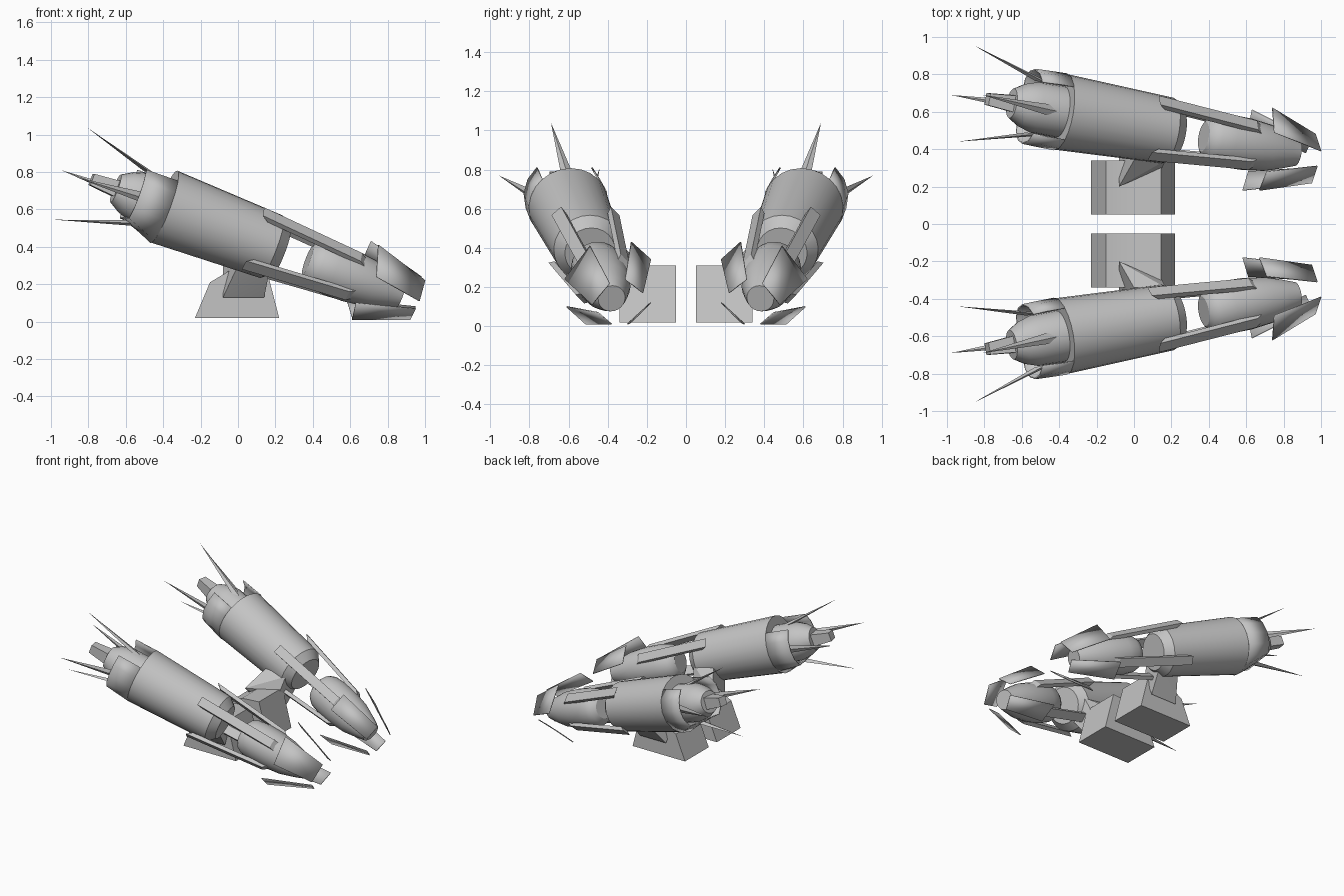
import bpy, bmesh, math
from mathutils import Vector as V

cube = bpy.data.objects.get("Cube")
if cube:
    bpy.data.objects.remove(cube, do_unlink=True)

grey = bpy.data.materials.new("plain_grey")
grey.use_nodes = True
GREY = (0.55, 0.55, 0.55, 1)
grey.diffuse_color = GREY
grey.node_tree.nodes["Principled BSDF"].inputs["Base Color"].default_value = GREY

# Engine axis: d runs along the body, u is its up, s its outer side
start, end = V((-0.395, 0.60, 0.615)), V((0.18, 0.50, 0.40))
d = (end - start).normalized()
u = (V((0, 0, 1)) - d * d.z).normalized()
s = u.cross(d)


def at(t, side=0.0, up=0.0):
    return start + d * t + s * side + u * up


def finish(name, bm, thickness=0.0):
    """Turn a bmesh into an object mirrored to both sides."""
    bmesh.ops.recalc_face_normals(bm, faces=bm.faces)
    mesh = bpy.data.meshes.new(name)
    bm.to_mesh(mesh)
    bm.free()
    mesh.materials.append(grey)
    mesh.polygons.foreach_set("use_smooth", [True] * len(mesh.polygons))
    mesh.set_sharp_from_angle(angle=math.radians(30))
    ob = bpy.data.objects.new(name, mesh)
    bpy.context.scene.collection.objects.link(ob)
    if thickness:
        sol = ob.modifiers.new("thickness", 'SOLIDIFY')
        sol.thickness = thickness
        sol.offset = 0
    mir = ob.modifiers.new("both_sides", 'MIRROR')
    mir.use_axis = (False, True, False)
    mir.use_mirror_merge = False
    return ob


def lathe(name, profile, n=24):
    """Revolve (distance, radius) pairs around the engine axis."""
    bm = bmesh.new()
    rings = []
    for t, r in profile:
        angles = [2 * math.pi * i / n for i in range(n)]
        rings.append([bm.verts.new(at(t, r * math.cos(a), r * math.sin(a))) for a in angles])
    for a, b in zip(rings, rings[1:]):
        for i in range(n):
            j = (i + 1) % n
            bm.faces.new((a[i], a[j], b[j], b[i]))
    bm.faces.new(rings[0])
    bm.faces.new(rings[-1])
    finish(name, bm)


def hull(name, points):
    bm = bmesh.new()
    for p in points:
        bm.verts.new(p)
    bmesh.ops.convex_hull(bm, input=bm.verts)
    finish(name, bm)


def plate(name, corners):
    bm = bmesh.new()
    bm.faces.new([bm.verts.new(c) for c in corners])
    finish(name, bm, 0.006)


# Round bodies
lathe("main_body", [(0, 0.205), (0.622, 0.178), (0.68, 0.13)])
lathe("nozzle", [(0.01, 0.14), (-0.15, 0.137), (-0.22, 0.115), (-0.28, 0.08)])
lathe("front_pod", [(0.83, 0.08), (0.85, 0.11), (0.89, 0.132), (0.97, 0.142),
                    (1.08, 0.14), (1.2, 0.125), (1.3, 0.095), (1.37, 0.07)])

# Tapered collar around the nozzle, open on top
bm = bmesh.new()
N = 16
front, back = [], []
for i in range(N):
    c, sn = math.cos(2 * math.pi * i / N), math.sin(2 * math.pi * i / N)
    front.append(bm.verts.new(at(0, 0.205 * c, 0.205 * sn)))
    back.append(bm.verts.new(at(-0.18, 0.2 * c, max(-0.13, min(0.145, 0.2 * sn)))))
for i in range(N):
    if not 2 <= i < 6:
        j = (i + 1) % N
        bm.faces.new((front[i], front[j], back[j], back[i]))
finish("collar", bm, 0.008)

# Central rod behind the nozzle
hull("nozzle_rod", [at(t, a * w, b * w) for t, w in ((-0.27, 0.045), (-0.42, 0.032))
                    for a in (-1, 1) for b in (-1, 1)])

# Four long spikes around the nozzle
spikes = {
    "upper_spike": (0, 1, (-0.81, 0.69, 1.04)),
    "lower_spike": (0, -1, (-0.98, 0.69, 0.545)),
    "outer_spike": (1, 0, (-0.86, 0.957, 0.77)),
    "inner_spike": (-1, 0, (-0.945, 0.44, 0.81)),
}
for name, (a, b, tip) in spikes.items():
    base = at(-0.12, a * 0.14, b * 0.14)
    tangent = s * b + u * a
    hull(name, [base + d * 0.05, base - d * 0.05, base + tangent * 0.03,
                base - tangent * 0.03, V(tip)])

# Four flat struts joining the body to the pod
for a, side in ((1, "outer"), (-1, "inner")):
    for b, level in ((1, "upper"), (-1, "lower")):
        radial = (s * a + u * b).normalized()
        tangent = radial.cross(d)
        points = []
        for t, r in ((0.51, 0.2), (1.1, 0.14)):
            for i in (-1, 1):
                for j in (-1, 1):
                    slant = d * (0.02 * j)
                    points.append(at(t) + radial * (r + 0.016 * j) + tangent * 0.033 * i - slant)
        hull(f"{level}_{side}_strut", points)

# Four thin flaps around the pod
plate("upper_outer_flap", [(0.75, 0.49, 0.41), (0.74, 0.62, 0.24),
                           (0.97, 0.48, 0.11), (1.0, 0.39, 0.22)])
plate("upper_inner_flap", [(0.71, 0.28, 0.43), (0.67, 0.18, 0.34),
                           (0.95, 0.22, 0.17), (0.98, 0.31, 0.24)])
plate("lower_outer_flap", [(0.63, 0.61, 0.10), (0.61, 0.51, 0.01),
                           (0.92, 0.38, 0.01), (0.95, 0.45, 0.07)])
plate("lower_inner_flap", [(0.58, 0.18, 0.12), (0.61, 0.28, 0.02),
                           (0.92, 0.30, 0.01), (0.95, 0.22, 0.08)])

# Mounting block and the pylon that ties it to the body
outline = [(-0.23, 0.02), (0.22, 0.02), (0.145, 0.31), (0.0, 0.3), (-0.15, 0.21)]
hull("mount_block", [(x, y, z) for x, z in outline for y in (0.05, 0.34)])
hull("pylon", [(-0.08, 0.2, 0.3), (0.15, 0.3, 0.3), (0.14, 0.36, 0.13), (-0.08, 0.36, 0.13),
               (0.0, 0.34, 0.42), (0.17, 0.34, 0.4), (0.17, 0.48, 0.28), (0.0, 0.48, 0.3)])
